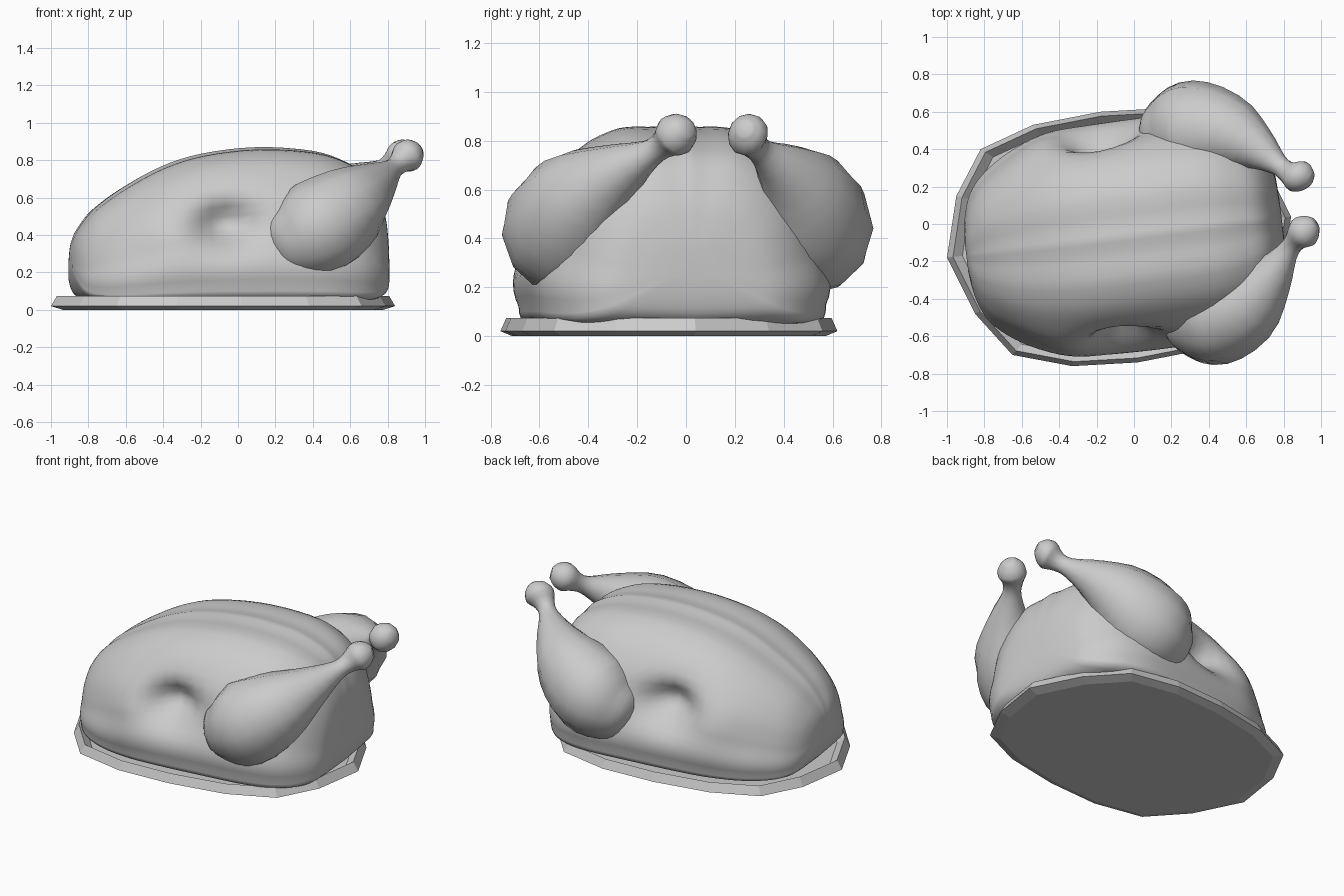
import bpy, bmesh, math
from mathutils import Vector, Matrix

if "Cube" in bpy.data.objects:
    bpy.data.objects.remove(bpy.data.objects["Cube"], do_unlink=True)

grey = bpy.data.materials.new("plain grey")
grey.use_nodes = True
COLOUR = (0.6, 0.6, 0.6, 1)
grey.diffuse_color = COLOUR
grey.node_tree.nodes["Principled BSDF"].inputs["Base Color"].default_value = COLOUR

# The bird sits slightly turned on its plate
TURN = Matrix.Translation((-0.08, -0.05, 0)) @ Matrix.Rotation(math.radians(7), 4, "Z")


def spline(points, steps):
    """Smooth curve through points of any dimension."""
    pts = [Vector(p) for p in points]
    out = []
    for i in range(len(pts) - 1):
        a, b, c, d = pts[max(i - 1, 0)], pts[i], pts[i + 1], pts[min(i + 2, len(pts) - 1)]
        for s in range(steps):
            t = s / steps
            out.append(0.5 * (2 * b + (c - a) * t + (2 * a - 5 * b + 4 * c - d) * t ** 2
                              + (3 * b - a - 3 * c + d) * t ** 3))
    return out + [pts[-1]]


def loft(name, rings, matrix, smooth):
    """Skin a list of closed rings and cap both ends."""
    bm = bmesh.new()
    loops = [[bm.verts.new(p) for p in ring] for ring in rings]
    n = len(loops[0])
    for low, high in zip(loops, loops[1:]):
        for i in range(n):
            j = (i + 1) % n
            bm.faces.new((low[i], low[j], high[j], high[i]))
    bm.faces.new(loops[0])
    bm.faces.new(loops[-1])
    bm.transform(matrix)
    bmesh.ops.recalc_face_normals(bm, faces=bm.faces)
    mesh = bpy.data.meshes.new(name)
    bm.to_mesh(mesh)
    bm.free()
    mesh.materials.append(grey)
    obj = bpy.data.objects.new(name, mesh)
    bpy.context.collection.objects.link(obj)
    if smooth:
        bpy.ops.object.select_all(action="DESELECT")
        obj.select_set(True)
        bpy.context.view_layer.objects.active = obj
        bpy.ops.object.shade_smooth_by_angle(angle=math.radians(60))


# Plate: faceted oval with a raised rim
half = [(-0.92, -0.11), (-0.87, 0.22), (-0.74, 0.47), (-0.46, 0.60),
        (-0.10, 0.67), (0.25, 0.69), (0.57, 0.63), (0.77, 0.41)]
outline = half + [(-x, -y) for x, y in half]
rims = [(0.93, 0), (1, 0.02), (0.965, 0.075), (0.91, 0.035)]
loft("plate", [[(x * s, y * s, z) for x, y in outline] for s, z in rims],
     Matrix.Translation((-0.08, -0.07, 0)), False)

# Body: one half section (share of width, share of height) swept along its length
section = spline([(0, 1), (0.14, 0.985), (0.28, 0.985), (0.42, 0.965), (0.62, 0.88),
                  (0.81, 0.7), (0.9, 0.52), (0.94, 0.4), (1, 0.25), (0.97, 0.12),
                  (0.86, 0.03), (0, 0)], 3)
section += [Vector((-p.x, p.y)) for p in reversed(section[1:-1])]
# Stations: position, half width, bottom, top
stations = spline([(-0.825, 0.08, 0.21, 0.3), (-0.81, 0.2, 0.14, 0.375),
                   (-0.77, 0.32, 0.07, 0.45), (-0.69, 0.42, 0.04, 0.545),
                   (-0.54, 0.52, 0.03, 0.655),
                   (-0.34, 0.59, 0.03, 0.765), (-0.12, 0.615, 0.03, 0.835),
                   (0.18, 0.62, 0.03, 0.87), (0.48, 0.61, 0.03, 0.85),
                   (0.66, 0.555, 0.03, 0.79), (0.77, 0.47, 0.04, 0.71),
                   (0.84, 0.36, 0.08, 0.57), (0.865, 0.24, 0.15, 0.45),
                   (0.873, 0.1, 0.23, 0.37)], 4)


def bump(x, z, cx, cz, rx, rz):
    return math.exp(-((x - cx) / rx) ** 2 - ((z - cz) / rz) ** 2)


def body_point(station, p):
    x, width, low, high = station
    y, z = p.x * width, low + p.y * (high - low)
    if abs(p.x) > 0.5 and p.y > 0.05:
        # Hollow behind the folded wing, and the wing's own swelling
        push = 0.03 * bump(x, z, -0.36, 0.4, 0.16, 0.16) - 0.16 * bump(x, z, -0.04, 0.46, 0.15, 0.11)
        y += math.copysign(1, y) * push
    return (x, y - 0.022, z)


loft("body", [[body_point(s, p) for p in section] for s in stations], TURN, True)

# Drumsticks: tapered tubes with a knuckle; each point is a centre and a radius
path = spline([(0.185, 0.5, 0.35, 0.06), (0.225, 0.5, 0.36, 0.145), (0.32, 0.5, 0.38, 0.22),
               (0.46, 0.5, 0.44, 0.265), (0.62, 0.455, 0.555, 0.225), (0.77, 0.335, 0.665, 0.13),
               (0.88, 0.21, 0.745, 0.06), (0.93, 0.155, 0.785, 0.06),
               (0.975, 0.117, 0.82, 0.088), (1.02, 0.09, 0.84, 0.072), (1.05, 0.075, 0.85, 0.035)], 3)
# The left one splays further out at its tip
for name, side, splay in (("left_drumstick", 1, 0.2), ("right_drumstick", -1, 0)):
    rings = []
    for i, p in enumerate(path):
        along = (path[min(i + 1, len(path) - 1)] - path[max(i - 1, 0)]).to_3d().normalized()
        across = along.cross(Vector((0, 0, 1))).normalized()
        up = across.cross(along)
        centre = p.to_3d() + Vector((0.1, 1, 0)) * splay * max(0, p.x - 0.62)
        rings.append([centre + p.w * (across * math.cos(a) + up * math.sin(a))
                      for a in (math.tau * k / 12 for k in range(12))])
    loft(name, [[(v.x, side * v.y, v.z) for v in r] for r in rings], TURN, True)
